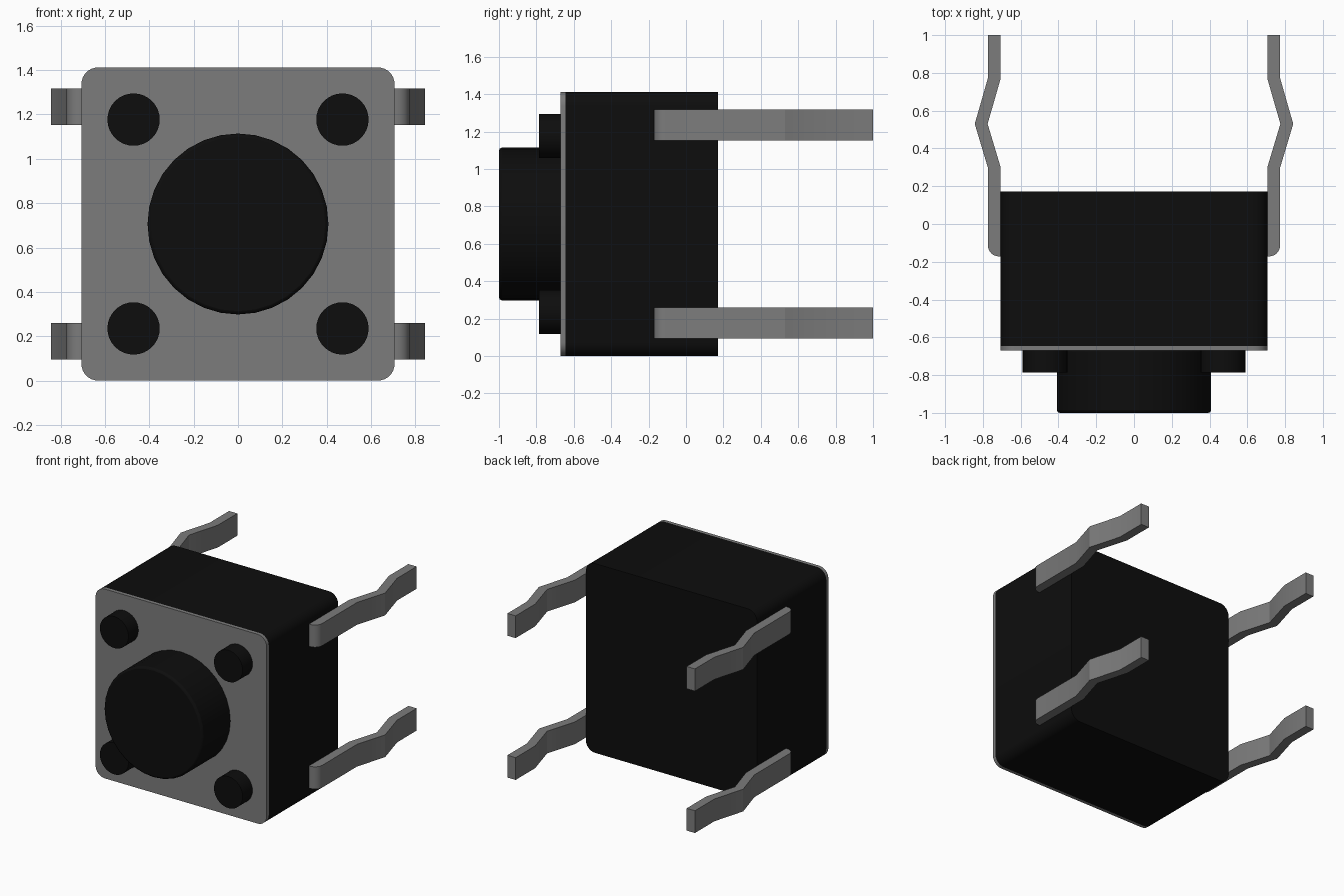
import bpy, bmesh
from math import cos, sin, pi, radians
from mathutils import Vector

old = bpy.data.objects.get("Cube")
if old:
    bpy.data.objects.remove(old, do_unlink=True)


def material(name, value):
    mat = bpy.data.materials.new(name)
    mat.use_nodes = True
    colour = (value, value, value, 1)
    mat.diffuse_color = colour
    mat.node_tree.nodes["Principled BSDF"].inputs["Base Color"].default_value = colour
    return mat


black = material("black plastic", 0.004)
metal = material("grey metal", 0.2)
MID = 0.706  # half width of the housing and height of its centre


def arc(cx, cy, r, start, end, steps):
    angles = [radians(start + (end - start) * i / steps) for i in range(steps + 1)]
    return [(cx + r * cos(a), cy + r * sin(a)) for a in angles]


def extrude(name, outline, direction, mat):
    """Closed prism from a 3D outline, swept along a direction."""
    bm = bmesh.new()
    face = bm.faces.new([bm.verts.new(p) for p in outline])
    top = bmesh.ops.extrude_face_region(bm, geom=[face], use_keep_orig=True)
    moved = [v for v in top["geom"] if isinstance(v, bmesh.types.BMVert)]
    bmesh.ops.translate(bm, verts=moved, vec=Vector(direction))
    bmesh.ops.recalc_face_normals(bm, faces=bm.faces)
    mesh = bpy.data.meshes.new(name)
    bm.to_mesh(mesh)
    bm.free()
    mesh.materials.append(mat)
    obj = bpy.data.objects.new(name, mesh)
    bpy.context.collection.objects.link(obj)
    bpy.ops.object.select_all(action="DESELECT")
    obj.select_set(True)
    bpy.context.view_layer.objects.active = obj
    bpy.ops.object.shade_smooth_by_angle(angle=radians(30))
    return obj


def front_prism(name, outline, y0, y1, mat):
    return extrude(name, [(x, y0, z) for x, z in outline], (0, y1 - y0, 0), mat)


def cylinder(name, x, z, r, y0, y1, sides):
    return front_prism(name, arc(x, z, r, 0, 360, sides)[:-1], y0, y1, black)


# Housing and its metal front plate share a rounded square section
r = 0.075
inner = MID - r
square = []
for quarter, (sx, sz) in enumerate([(1, 1), (-1, 1), (-1, -1), (1, -1)]):
    square += arc(sx * inner, MID + sz * inner, r, quarter * 90, quarter * 90 + 90, 8)
front_prism("housing", square, -0.645, 0.172, black)
front_prism("front_plate", square, -0.67, -0.645, metal)

# Push button with a softened front rim
button = cylinder("push_button", 0, MID, 0.408, -1, -0.66, 32)
rim = button.modifiers.new("rim", "BEVEL")
rim.width = 0.015
rim.segments = 2
rim.limit_method = "ANGLE"

# Corner pegs and crimped terminal legs
for side, sx in (("left", 1), ("right", -1)):
    for level, sz in (("lower", -1), ("upper", 1)):
        cylinder(f"{side}_{level}_peg", sx * 0.471, MID + sz * 0.471, 0.118, -0.787, -0.66, 32)
        bend = [(0.706, 0.30), (0.775, 0.53), (0.706, 0.77), (0.706, 1.0)]
        outer = [(x + 0.068, y) for x, y in reversed(bend)]
        end = arc(0.714, -0.112, 0.06, 0, -90, 6) + [(0.706, -0.172)]
        z = MID + sz * 0.529 - 0.083
        path = [(sx * x, y, z) for x, y in bend + outer + end]
        extrude(f"{side}_{level}_leg", path, (0, 0, 0.166), metal)
